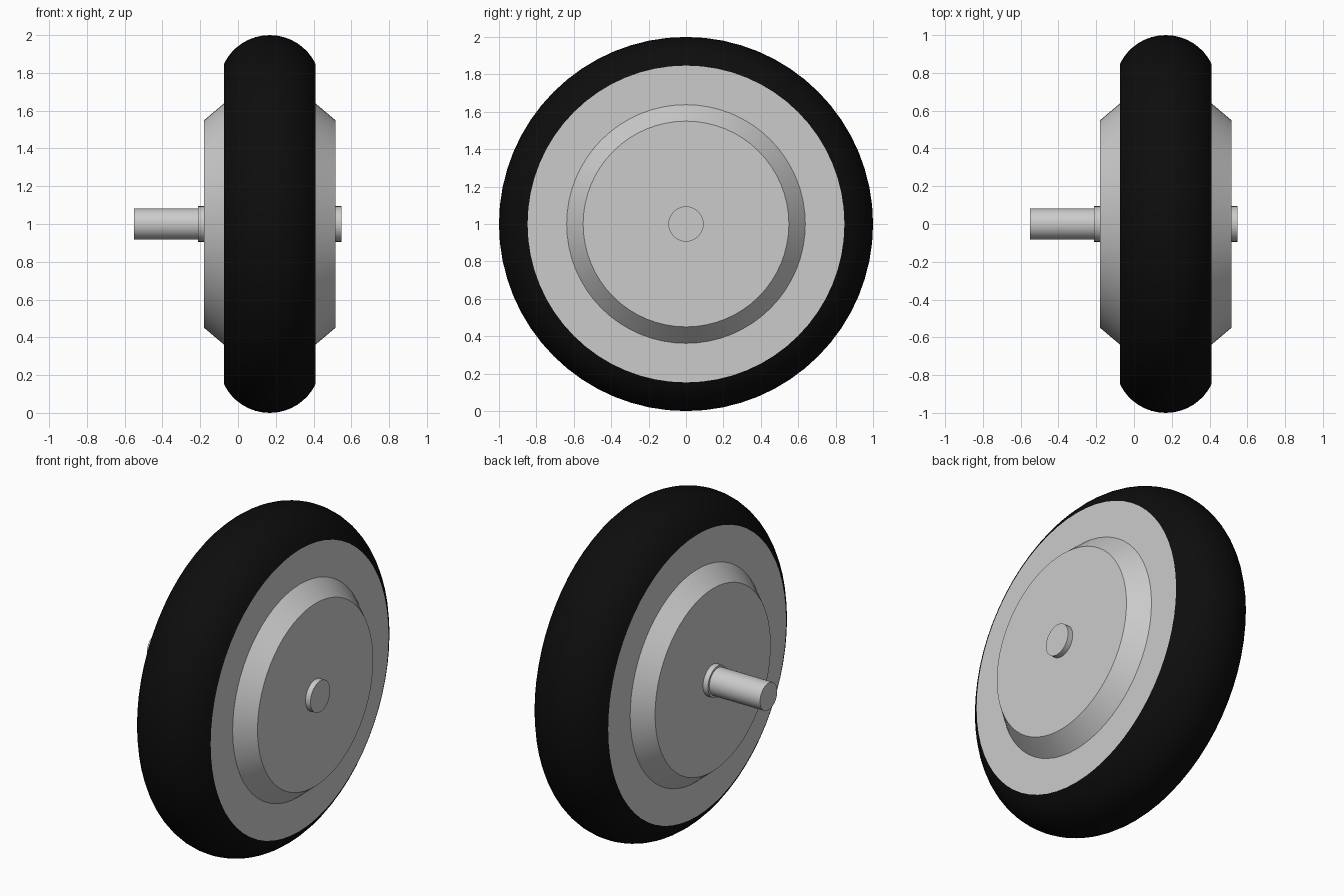
import bpy, bmesh, math

if "Cube" in bpy.data.objects:
    bpy.data.objects.remove(bpy.data.objects["Cube"])

SEG = 64
CZ = 1.0           # axle height
MID = 0.168        # middle of the wheel along x
HALF = 0.243       # half the tyre width


def lathe(name, profile, seg=SEG, angle=20, color=None):
    """Revolve (x, radius) points round the x axle; radius 0 ends become caps."""
    bm = bmesh.new()
    rings = []
    for x, r in profile:
        rings.append([bm.verts.new((x, r * math.sin(2 * math.pi * i / seg),
                                    CZ + r * math.cos(2 * math.pi * i / seg)))
                      for i in range(seg)])
    for a, b in zip(rings, rings[1:]):
        for i in range(seg):
            j = (i + 1) % seg
            bm.faces.new((a[i], a[j], b[j], b[i]))
    bm.faces.new(rings[0])
    bm.faces.new(rings[-1])
    bmesh.ops.recalc_face_normals(bm, faces=bm.faces)
    me = bpy.data.meshes.new(name)
    bm.to_mesh(me)
    bm.free()
    ob = bpy.data.objects.new(name, me)
    bpy.context.collection.objects.link(ob)
    if color:
        mat = bpy.data.materials.new(name + "_material")
        mat.diffuse_color = color
        mat.use_nodes = True
        mat.node_tree.nodes["Principled BSDF"].inputs["Base Color"].default_value = mat.diffuse_color
        me.materials.append(mat)
    bpy.ops.object.select_all(action='DESELECT')
    ob.select_set(True)
    bpy.context.view_layer.objects.active = ob
    bpy.ops.object.shade_smooth_by_angle(angle=math.radians(angle))
    return ob


# Tyre: circular-arc tread, its flat sides left to the rim disc
drop = 0.153
rad = (HALF ** 2 + drop ** 2) / (2 * drop)
span = math.asin(HALF / rad)
N = 16
arc = []
for k in range(N + 1):
    t = -span + 2 * span * k / N
    arc.append((MID + rad * math.sin(t), 1 - rad + rad * math.cos(t)))
tyre = lathe("tyre", arc, color=(0.004, 0.004, 0.004, 1))
# remove the two end caps so the rim closes the sides
bm = bmesh.new()
bm.from_mesh(tyre.data)
bmesh.ops.delete(bm, geom=[f for f in bm.faces if len(f.verts) > 4], context='FACES_ONLY')
bm.to_mesh(tyre.data)
bm.free()

# Rim disc with raised, bevelled hub on both sides
W = 0.347
lathe("rim_and_hub", [(MID - W, 0.55), (MID - HALF, 0.638), (MID - HALF, 0.847),
                      (MID + HALF, 0.847), (MID + HALF, 0.638), (MID + W, 0.55)])

# Axle and its collars
lathe("axle", [(-0.55, 0.082), (-0.17, 0.082)], 32)
lathe("inner_collar", [(-0.212, 0.094), (-0.17, 0.094)], 32)
lathe("outer_collar", [(0.505, 0.094), (0.548, 0.094)], 32)
